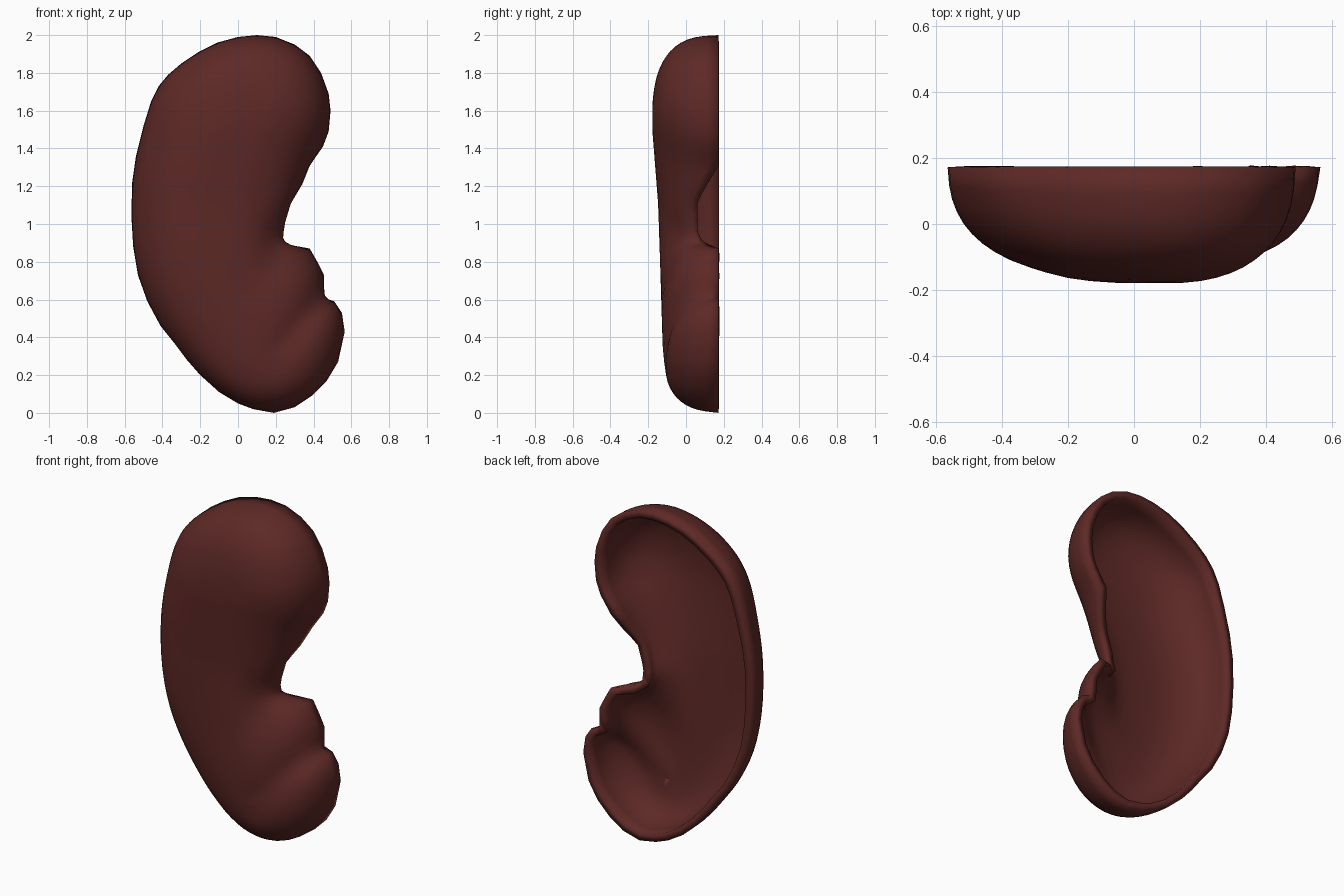
import bpy, bmesh, math
from mathutils import Vector

if "Cube" in bpy.data.objects:
    bpy.data.objects.remove(bpy.data.objects["Cube"])

# Rim outline (x, z) as seen from the front
outline = [(.19, 0), (.08, .02), (0, .05), (-.1, .11), (-.2, .2), (-.27, .28), (-.33, .36),
           (-.41, .46), (-.48, .59), (-.53, .73), (-.555, .88), (-.565, 1.05), (-.56, 1.22),
           (-.54, 1.36), (-.5, 1.52), (-.46, 1.65), (-.42, 1.73), (-.37, 1.79), (-.3, 1.85),
           (-.21, 1.91), (-.11, 1.96), (0, 1.99), (.1, 2), (.2, 1.99), (.3, 1.95), (.38, 1.89),
           (.44, 1.8), (.48, 1.69), (.49, 1.6), (.48, 1.49), (.45, 1.41), (.38, 1.31),
           (.34, 1.21), (.28, 1.11), (.25, 1.01), (.235, .92), (.27, .89), (.38, .87),
           (.42, .8), (.455, .73), (.455, .61), (.51, .59), (.55, .53), (.565, .43),
           (.53, .27), (.47, .17), (.39, .09), (.3, .03)]
spine = [(.08, 1.58), (-.06, 1.3), (-.14, 1), (-.1, .7), (.03, .5), (.17, .35)]
valleys = [([(.47, .63), (.33, .47), (.2, .28)], .06, .08),
           ([(.24, .95), (.19, .8), (.12, .7)], .05, .09)]


def nearest(p, path):
    """Closest point on a polyline and how far along the path it lies (0-1)."""
    best = None
    for i in range(len(path) - 1):
        a, b = Vector(path[i]), Vector(path[i + 1])
        t = max(0, min(1, (p - a).dot(b - a) / (b - a).length_squared))
        q = a.lerp(b, t)
        if best is None or (p - q).length < best[0]:
            best = ((p - q).length, q, (i + t) / (len(path) - 1))
    return best


def interp(x, table):
    for (x0, y0), (x1, y1) in zip(table, table[1:]):
        if x <= x1:
            return y0 + (y1 - y0) * max(0, (x - x0) / (x1 - x0))
    return table[-1][1]


def front_y(z):
    return interp(z, [(.2, -.12), (1.1, -.148), (1.5, -.18), (1.6, -.18), (1.9, -.165)])


def rim_y(p):
    # The rim dips forward at the inner notch
    if p.x < .1 or not .87 < p.y < 1.31:
        return .172
    return interp(p.y, [(.87, .172), (.9, .1), (.94, .06), (1.12, .06), (1.31, .172)])


def groove(p):
    total = 0
    for path, depth, width in valleys:
        d, _, along = nearest(p, path)
        total += depth * (1 - .8 * along) * math.exp(-(d / width) ** 2)
    return total


def smooth(values, passes):
    """Average each value of a closed ring with its neighbours."""
    for _ in range(passes):
        n = len(values)
        values = [values[i] * .5 + (values[i - 1] + values[(i + 1) % n]) * .25 for i in range(n)]
    return values


# Domed shell: rings from the rim to the spine
pts = []
for i, a in enumerate(outline):
    a, b = Vector(a), Vector(outline[(i + 1) % len(outline)])
    pts += [a, (a + b) / 2]
n = len(pts)
targets = smooth([nearest(p, spine)[1] for p in pts], 4)
# Fuller, boxier profile towards the two ends
powers = [interp(p.y, [(.1, 2.9), (.5, 2.4), (1.5, 2.4), (1.9, 2.9)]) for p in pts]

bm = bmesh.new()
rings = []
for k in range(13):
    ang = math.radians(84) * k / 12
    hs = [math.sin(ang) ** (2 / e) for e in powers]
    ring_xz = smooth([p.lerp(s, 1 - math.cos(ang) ** (2 / e))
                      for p, s, e in zip(pts, targets, powers)], k)
    edge = smooth([rim_y(p) for p in pts], min(k, 4))
    ring = []
    for q, y0, h in zip(ring_xz, edge, hs):
        y = y0 + (front_y(q.y) - y0) * h + groove(q) * h
        ring.append(bm.verts.new((q.x, y, q.y)))
    rings.append(ring)
for r0, r1 in zip(rings, rings[1:]):
    for i in range(n):
        j = (i + 1) % n
        bm.faces.new((r0[i], r0[j], r1[j], r1[i]))
cap = bm.faces.new(rings[-1])
bmesh.ops.recalc_face_normals(bm, faces=bm.faces)
cap.normal_update()
if cap.normal.y > 0:
    bmesh.ops.reverse_faces(bm, faces=bm.faces)
bmesh.ops.triangulate(bm, faces=[cap])

mesh = bpy.data.meshes.new("half_shell")
bm.to_mesh(mesh)
bm.free()
shell = bpy.data.objects.new("half_shell", mesh)
bpy.context.collection.objects.link(shell)

# Wall thickness, grown inwards
solid = shell.modifiers.new("wall", 'SOLIDIFY')
solid.thickness = .045
solid.offset = -1

mat = bpy.data.materials.new("dark_red")
mat.diffuse_color = (.11, .022, .019, 1)
mat.use_nodes = True
mat.node_tree.nodes["Principled BSDF"].inputs["Base Color"].default_value = mat.diffuse_color
mesh.materials.append(mat)

bpy.context.view_layer.objects.active = shell
shell.select_set(True)
bpy.ops.object.shade_smooth_by_angle(angle=math.radians(60))
